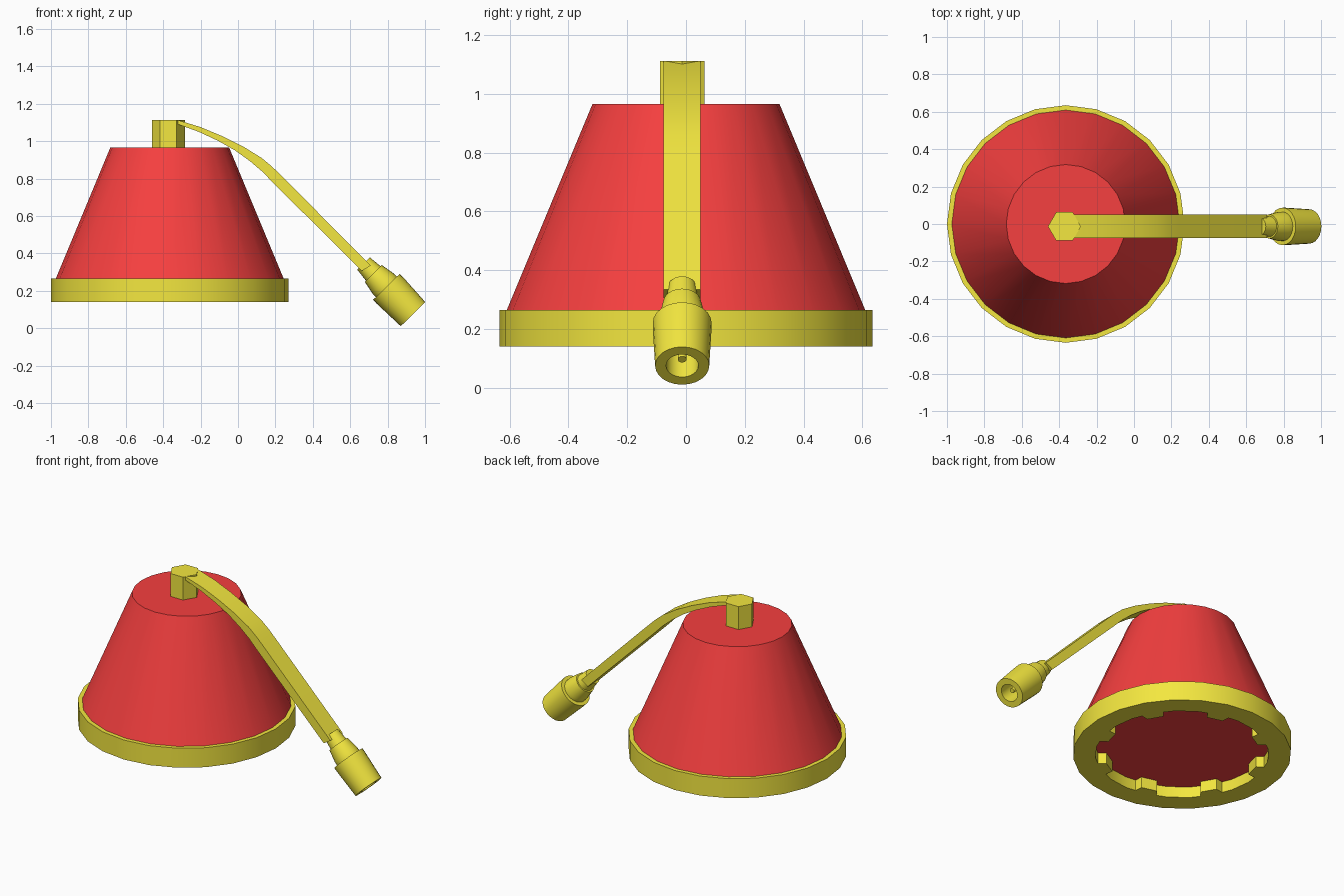
import bpy, bmesh, math
from mathutils import Matrix, Vector

if "Cube" in bpy.data.objects:
    bpy.data.objects.remove(bpy.data.objects["Cube"])

CX, CY = -0.365, 0.0     # axis of the lamp-like body
AY = -0.013              # centre line of the nut, strap and connector


def material(name, rgb):
    m = bpy.data.materials.new(name)
    m.diffuse_color = (*rgb, 1)
    m.use_nodes = True
    m.node_tree.nodes["Principled BSDF"].inputs["Base Color"].default_value = m.diffuse_color
    return m


RED = material("red", (0.92, 0.05, 0.05))
YELLOW = material("yellow", (0.9, 0.8, 0.05))


def finish(name, bm, mat, smooth=True):
    bmesh.ops.remove_doubles(bm, verts=bm.verts, dist=1e-5)
    bmesh.ops.recalc_face_normals(bm, faces=bm.faces)
    me = bpy.data.meshes.new(name)
    bm.to_mesh(me)
    bm.free()
    me.materials.append(mat)
    if smooth:
        me.shade_smooth()
        me.set_sharp_from_angle(angle=math.radians(32))
    ob = bpy.data.objects.new(name, me)
    bpy.context.collection.objects.link(ob)
    return ob


def lathe(name, profile, sides, mat, matrix, closed=False, smooth=True):
    """Revolve (radius, height) points around z, then place with matrix."""
    bm = bmesh.new()
    rings = []
    for r, z in profile:
        rings.append([bm.verts.new((r * math.cos(2 * math.pi * i / sides),
                                    r * math.sin(2 * math.pi * i / sides), z))
                      for i in range(sides)])
    pairs = list(zip(rings, rings[1:]))
    if closed:
        pairs.append((rings[-1], rings[0]))
    for a, b in pairs:
        for i in range(sides):
            j = (i + 1) % sides
            bm.faces.new((a[i], a[j], b[j], b[i]))
    bmesh.ops.dissolve_degenerate(bm, edges=bm.edges, dist=1e-6)
    bm.transform(matrix)
    return finish(name, bm, mat, smooth)


def prism(bm, bottom, top):
    """Solid between two matching loops of points."""
    a = [bm.verts.new(p) for p in bottom]
    b = [bm.verts.new(p) for p in top]
    n = len(a)
    bm.faces.new(a)
    bm.faces.new(b)
    for i in range(n):
        j = (i + 1) % n
        bm.faces.new((a[i], a[j], b[j], b[i]))


body_axis = Matrix.Translation((CX, CY, 0))

# Red tapered body, closed underneath inside the rim
lathe("tapered_body", [(0, 0.21), (0.632, 0.21), (0.318, 0.965), (0, 0.965)],
      24, RED, body_axis)

# Yellow rim
lathe("base_rim", [(0.635, 0.14), (0.635, 0.265), (0.505, 0.265), (0.505, 0.14)],
      24, YELLOW, body_axis, closed=True)

# Teeth on the inside of the rim
bm = bmesh.new()
for k in range(8):
    turn = Matrix.Rotation(math.radians(30 + 45 * k), 4, 'Z')
    outline = [(0.52, -0.075), (0.52, 0.075), (0.45, 0.05), (0.45, -0.05)]
    loops = [[body_axis @ turn @ Vector((x, y, z)) for x, y in outline]
             for z in (0.14, 0.215)]
    prism(bm, *loops)
finish("rim_teeth", bm, YELLOW, smooth=False)

# Hexagonal nut on top
lathe("hex_nut", [(0, 0.96), (0.088, 0.96), (0.088, 1.112), (0, 1.112)],
      6, YELLOW, Matrix.Translation((-0.372, AY, 0)), smooth=False)

# Flat curved strap
upper = [(-0.32, 1.112), (-0.2, 1.075), (-0.085, 1.027), (0.03, 0.97),
         (0.128, 0.909), (0.185, 0.861), (0.24, 0.807), (0.71, 0.335)]
lower = [(-0.32, 1.09), (-0.21, 1.05), (-0.107, 1.002), (-0.015, 0.95),
         (0.064, 0.893), (0.13, 0.837), (0.19, 0.775), (0.662, 0.306)]
bm = bmesh.new()
sections = []
for (ux, uz), (lx, lz) in zip(upper, lower):
    sections.append([bm.verts.new(p) for p in (
        (ux, AY - 0.063, uz), (ux, AY + 0.063, uz),
        (lx, AY + 0.063, lz), (lx, AY - 0.063, lz))])
for a, b in zip(sections, sections[1:]):
    for i in range(4):
        j = (i + 1) % 4
        bm.faces.new((a[i], a[j], b[j], b[i]))
bm.faces.new(sections[0])
bm.faces.new(sections[-1])
finish("curved_strap", bm, YELLOW)

# Stepped connector with an open socket at the strap's end
start, end = Vector((0.671, AY, 0.346)), Vector((0.936, AY, 0.075))
axis = end - start
L = axis.length
place = Matrix.Translation(start) @ axis.to_track_quat('Z', 'Y').to_matrix().to_4x4()
lathe("connector", [(0, 0), (0.047, 0), (0.055, 0.075), (0.064, 0.075),
                    (0.078, 0.15), (0.078, 0.175), (0.1, 0.175), (0.1, 0.2),
                    (0.092, L), (0.055, L), (0.055, L - 0.14), (0, L - 0.14)],
      24, YELLOW, place)

# Contact pin inside the socket
lathe("socket_pin", [(0, L - 0.15), (0.015, L - 0.15), (0.015, L - 0.03), (0, L - 0.03)],
      12, YELLOW, place)
